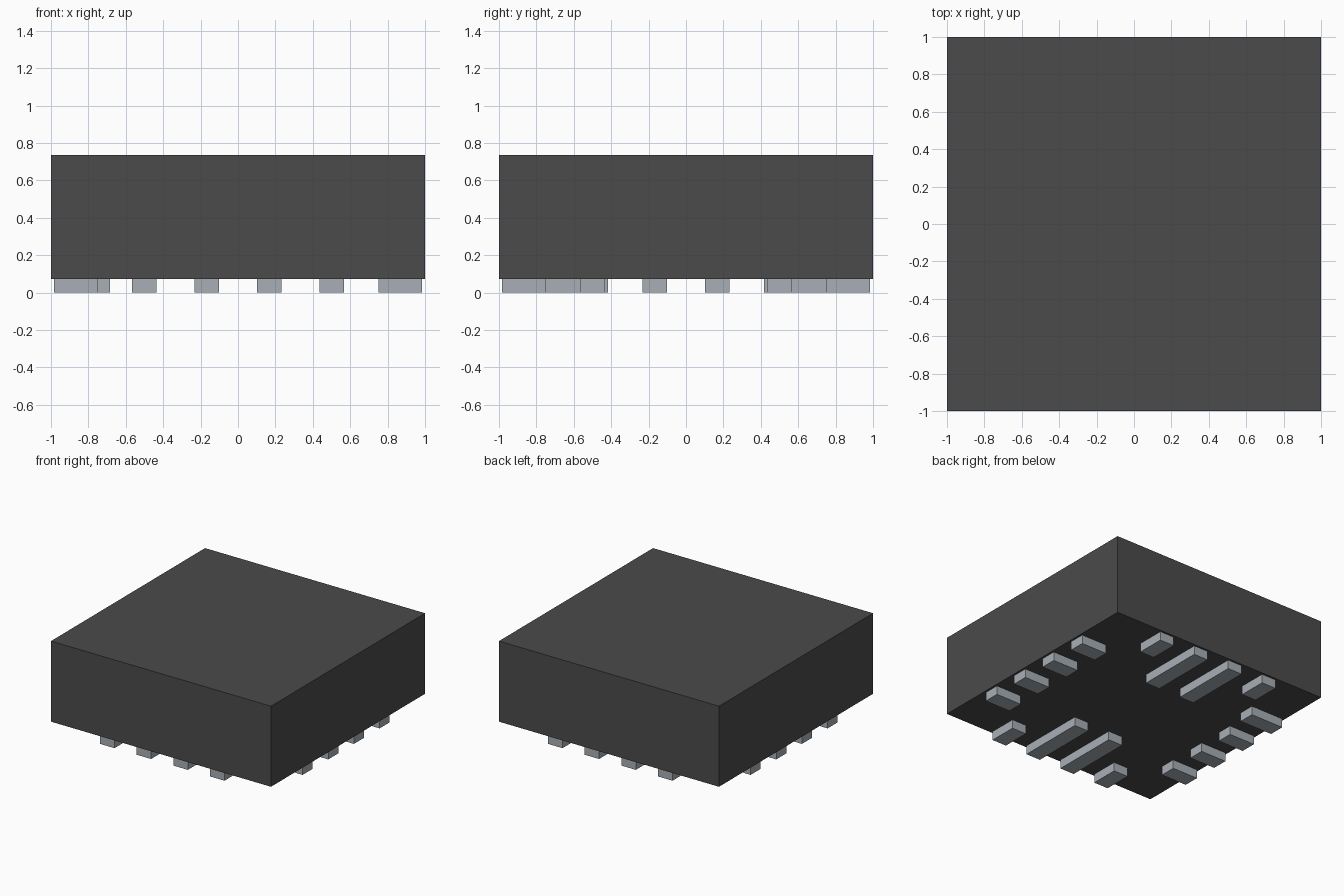
import bpy
from mathutils import Vector

if "Cube" in bpy.data.objects:
    bpy.data.objects.remove(bpy.data.objects["Cube"], do_unlink=True)


def material(name, rgb):
    mat = bpy.data.materials.new(name)
    mat.use_nodes = True
    color = (*rgb, 1)
    mat.diffuse_color = color
    mat.node_tree.nodes["Principled BSDF"].inputs["Base Color"].default_value = color
    return mat


def box(name, low, high, mat):
    low, high = Vector(low), Vector(high)
    bpy.ops.mesh.primitive_cube_add(size=1, location=(low + high) / 2)
    obj = bpy.context.object
    obj.name = name
    obj.scale = high - low
    bpy.ops.object.transform_apply(location=False, rotation=False, scale=True)
    obj.data.materials.append(mat)
    return obj


charcoal = material("charcoal plastic", (0.07, 0.07, 0.07))
metal = material("pale grey metal", (0.39, 0.43, 0.46))

STANDOFF, TOP = 0.073, 0.735
OUTER = 0.983               # outer end of every pad
SHORT, LONG, MARKED = 0.75, 0.417, 0.685   # inner ends of the pads
HALF_WIDTH = 0.0655
PITCH = 1 / 3

# Package body
box("body", (-1, -1, STANDOFF), (1, 1, TOP), charcoal)

# Four rows of contact pads along the edges of the underside
for i in range(4):
    mid = (i - 1.5) * PITCH
    a, b = mid - HALF_WIDTH, mid + HALF_WIDTH
    for side, x_name, y_name in ((-1, "right", "front"), (1, "left", "back")):
        # Front and back rows: the middle two pads are long
        inner = LONG if i in (1, 2) else SHORT
        y0, y1 = sorted((side * inner, side * OUTER))
        box(f"{y_name}_pad_{i + 1}", (a, y0, 0), (b, y1, STANDOFF), metal)
        # Side rows: the rearmost pad at -x is longer to mark the first contact
        inner = MARKED if side < 0 and i == 3 else SHORT
        x0, x1 = sorted((side * inner, side * OUTER))
        box(f"{x_name}_pad_{i + 1}", (x0, a, 0), (x1, b, STANDOFF), metal)
